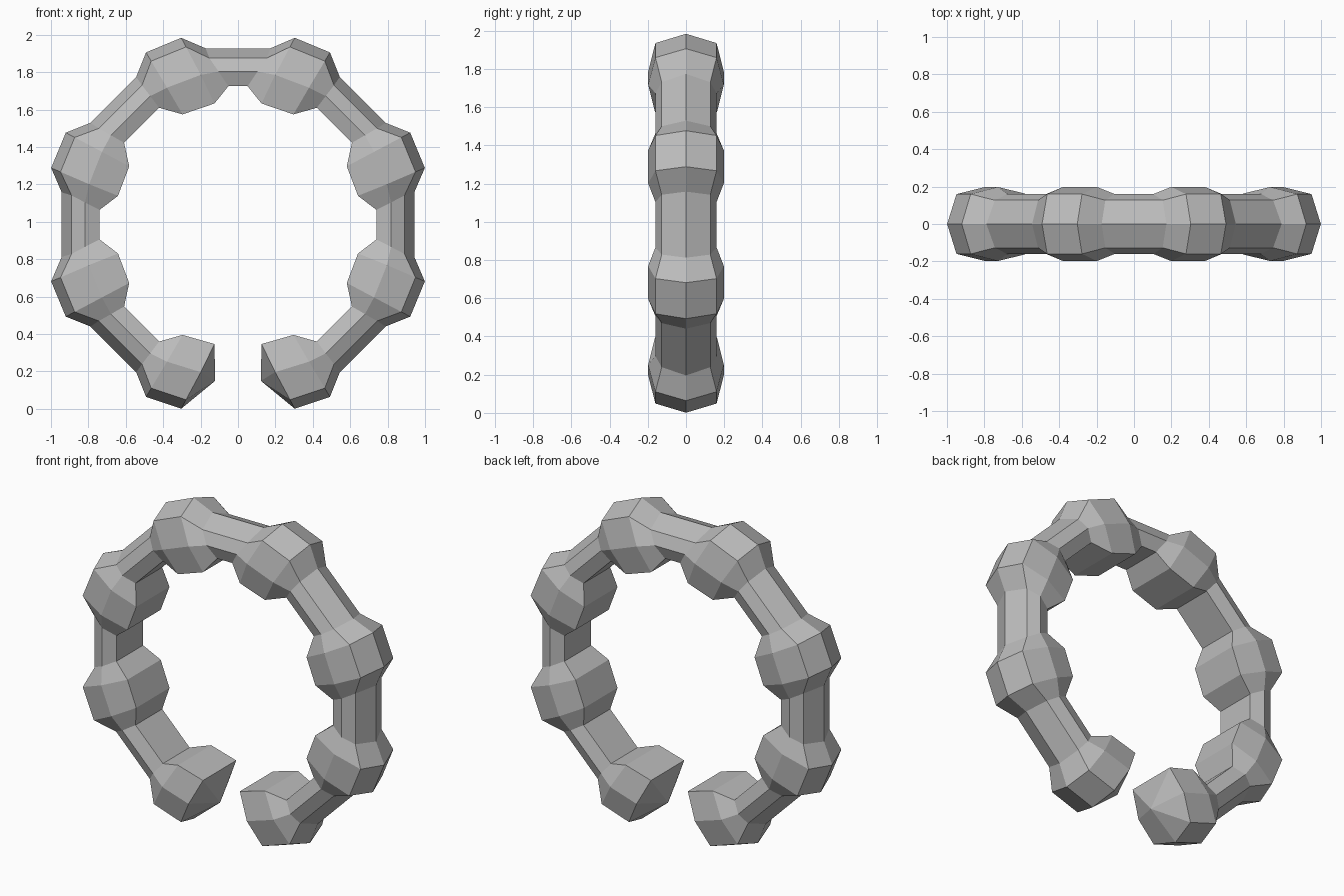
import bpy, bmesh
from math import sin, cos, radians

cube = bpy.data.objects.get("Cube")
if cube:
    bpy.data.objects.remove(cube)

CENTRE_Z = 0.985

# Seven-sided section: distance from ring centre, half depth, blend to inner angle
TUBE = [(0.943, 0, 0), (0.89, 0.127, 0.1), (0.818, 0.16, 0.5), (0.74, 0.13, 1)]
BEAD = [(1.044, 0, 0), (0.99, 0.16, 0.1), (0.825, 0.198, 0.5), (0.66, 0.162, 1)]

# Angle offsets of the four sections of a bead, at the outer and inner rim
OUTER = (-12.1, -5.6, 5.6, 12.1)
INNER_SIDE = (-16.4, -9, 5.7, 13.2)
INNER_END = (-11.5, -4.2, 11.5, 18.5)


def section(middle, outer, inner, is_tube):
    """One loop of seven points on the upper right of the ring."""
    half = []
    for dist, depth, blend in (TUBE if is_tube else BEAD):
        off = outer + (inner - outer) * blend
        r = dist / cos(radians(22.5 - abs(off))) if is_tube else dist
        a = radians(middle + off)
        half.append((r * cos(a), -depth, r * sin(a)))
    return half + [(x, -y, z) for x, y, z in reversed(half[1:])]


def flip(loop, sx, sz):
    return [(x * sx, y, z * sz) for x, y, z in loop]


# Upper right quarter, then mirrored down and across
quarter = []
for middle, inner in ((22.5, INNER_SIDE), (67.5, INNER_END)):
    for i in range(4):
        quarter.append(section(middle, OUTER[i], inner[i], i in (0, 3)))
lower = [flip(s, 1, -1) for s in reversed(quarter[:-1])]
lower[0] = [(x, y, z * 0.985) for x, y, z in lower[0]]
right = lower + quarter
loops = right + [flip(s, -1, 1) for s in reversed(right)]

# Skin the loops and close both tips with a fan
bm = bmesh.new()
rings = [[bm.verts.new((x, y, z + CENTRE_Z)) for x, y, z in s] for s in loops]
for a, b in zip(rings, rings[1:]):
    for i in range(7):
        j = (i + 1) % 7
        bm.faces.new((a[i], a[j], b[j], b[i]))
for ring, side in ((rings[0], 1), (rings[-1], -1)):
    tip = bm.verts.new((0.122 * side, 0, 0.15))
    for i in range(7):
        bm.faces.new((ring[i], ring[(i + 1) % 7], tip))
bmesh.ops.recalc_face_normals(bm, faces=bm.faces)

mesh = bpy.data.meshes.new("beaded_ring")
bm.to_mesh(mesh)
bm.free()
ring_obj = bpy.data.objects.new("beaded_ring", mesh)
bpy.context.collection.objects.link(ring_obj)

# Plain grey finish
grey = bpy.data.materials.new("plain_grey")
grey.use_nodes = True
colour = (0.5, 0.5, 0.5, 1)
grey.diffuse_color = colour
grey.node_tree.nodes["Principled BSDF"].inputs["Base Color"].default_value = colour
mesh.materials.append(grey)
